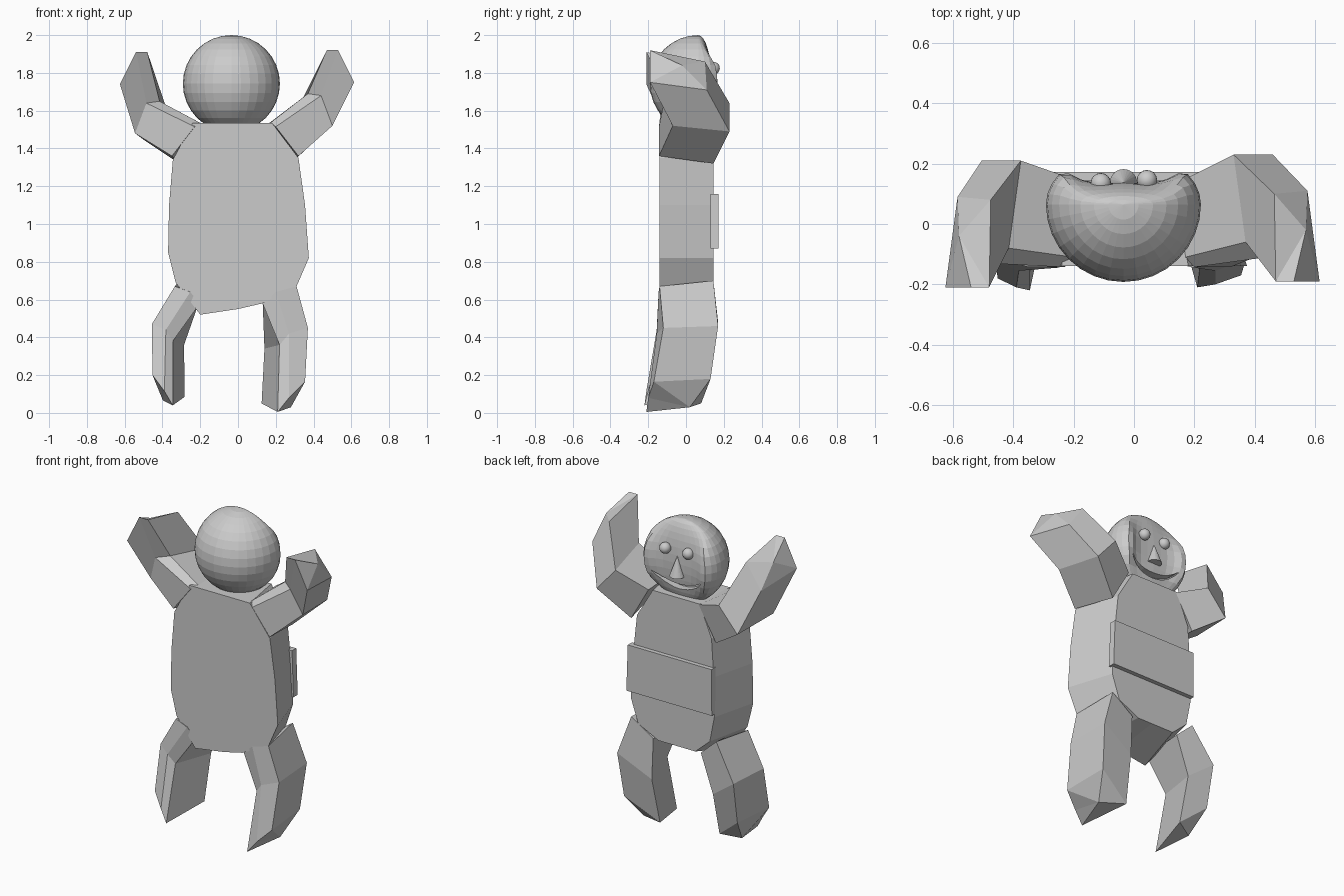
import bpy, bmesh, math
from mathutils import Vector

cube = bpy.data.objects.get("Cube")
if cube:
    bpy.data.objects.remove(cube, do_unlink=True)

clay = bpy.data.materials.new("plain_grey")
clay.use_nodes = True
GREY = (0.6, 0.6, 0.6, 1)
clay.diffuse_color = GREY
clay.node_tree.nodes["Principled BSDF"].inputs["Base Color"].default_value = GREY


def make_object(name, bm):
    """Turn a bmesh into a flat-shaded grey object."""
    bmesh.ops.recalc_face_normals(bm, faces=bm.faces)
    mesh = bpy.data.meshes.new(name)
    bm.to_mesh(mesh)
    bm.free()
    mesh.materials.append(clay)
    obj = bpy.data.objects.new(name, mesh)
    bpy.context.collection.objects.link(obj)
    return obj


def loft(name, sections, tip=None):
    """Join matching cross-sections with quads; tip gives a peaked end cap."""
    bm = bmesh.new()
    rings = [[bm.verts.new(p) for p in section] for section in sections]
    count = len(rings[0])
    for lower, upper in zip(rings, rings[1:]):
        for i in range(count):
            j = (i + 1) % count
            bm.faces.new((lower[i], lower[j], upper[j], upper[i]))
    bm.faces.new(rings[0])
    if tip:
        peak = bm.verts.new(tip)
        for i in range(count):
            bm.faces.new((rings[-1][i], rings[-1][(i + 1) % count], peak))
    else:
        bm.faces.new(rings[-1])
    return make_object(name, bm)


def upright(outline, y):
    """Place an (x, z) outline at depth y."""
    return [(x, y, z) for x, z in outline]


def slab(name, outline, back, front):
    return loft(name, [upright(outline, y) for y in (back, front)])


def mirrored(points, shift, width):
    return [Vector((-x * width, y, z)) + Vector(shift) for x, y, z in points]


def limb_pair(name, sections, tip, shifts, width):
    """Left limb, and a right one with its own width and pose."""
    loft("left_" + name, sections, tip)
    other = [mirrored(s, d, width) for s, d in zip(sections, shifts)]
    loft("right_" + name, other, mirrored([tip], shifts[-1], width)[0])


# Torso, narrower on the face side
body = [(-.24, 1.535), (.18, 1.535), (.32, 1.35), (.355, 1.1), (.375, .82),
        (.31, .67), (.13, .58), (0, .55), (-.2, .52), (-.33, .69),
        (-.37, .85), (-.365, 1.1), (-.345, 1.34)]
chest = [(x * .78 - .01, max(z, .6)) for x, z in body]
loft("torso", [upright(body, -.14), upright(chest, .145)])

# Raised belly band
slab("belly_band", [(-.297, 1.16), (.285, 1.16), (.295, .87), (-.3, .87)], .13, .172)

# Arms: shoulder, elbow and hand sections
shoulder = [(.16, .145, 1.53), (.17, -.11, 1.535), (.2, -.143, 1.515),
            (.32, -.143, 1.36), (.28, .145, 1.32)]
elbow = [(.33, .23, 1.64), (.37, -.06, 1.69), (.44, -.11, 1.68),
         (.5, -.07, 1.52), (.46, .23, 1.49)]
hand = [(.465, .1, 1.86), (.47, -.19, 1.92), (.53, -.19, 1.92),
        (.615, -.19, 1.75), (.575, .11, 1.71)]
limb_pair("arm", [shoulder, elbow, hand], (.57, -.02, 1.84),
          [(-.03, 0, 0), (-.045, -.02, -.04), (-.01, -.02, -.01)], 1)

# Legs: hip, knee and foot sections
hip = [(.13, .14, .6), (.13, -.13, .58), (.2, -.145, .64),
       (.31, -.14, .67), (.28, .145, .7)]
knee = [(.14, .14, .34), (.22, -.13, .36), (.27, -.155, .42),
        (.37, -.12, .45), (.36, .17, .46)]
foot = [(.125, .08, .05), (.21, -.21, .005), (.27, -.2, .08),
        (.355, -.17, .165), (.34, .13, .18)]
limb_pair("leg", [hip, knee, foot], (.28, .02, .03),
          [(-.105, 0, 0), (-.182, 0, .02), (-.19, -.01, .035)], .74)

# Head: ball with a flattened, dished face
CENTRE = Vector((-.035, .065, 1.743))
RADIUS = .257
bm = bmesh.new()
bmesh.ops.create_uvsphere(bm, u_segments=32, v_segments=16, radius=RADIUS)
for v in bm.verts:
    if v.co.y > 0:
        v.co.y *= .28 + .42 * min(abs(v.co.x) / .2, 1) ** 4
    v.co += CENTRE
head = make_object("head", bm)

# Smiling mouth: crescent groove cut into the face
steps = [i / 6 - 1 for i in range(13)]


def arc(radius, centre_z, t):
    angle = t * .88
    return (CENTRE.x + radius * math.sin(angle), centre_z - radius * math.cos(angle))


smile = [arc(.22, 1.8, t) for t in steps]
smile += [(x, z + .006 + .026 * (1 - t * t)) for (x, z), t in zip(smile[::-1], steps)]
cutter = slab("mouth_cutter", smile, .075, .4)
cutter.hide_render = True
groove = head.modifiers.new("mouth", 'BOOLEAN')
groove.operation = 'DIFFERENCE'
groove.solver = 'EXACT'
groove.object = cutter
bpy.context.view_layer.objects.active = head
bpy.ops.object.modifier_apply(modifier=groove.name)
bpy.data.objects.remove(cutter, do_unlink=True)

# Eyes
for name, x, y in (("left_eye", .043, .145), ("right_eye", -.11, .135)):
    bm = bmesh.new()
    bmesh.ops.create_uvsphere(bm, u_segments=16, v_segments=10, radius=.034)
    bmesh.ops.translate(bm, verts=bm.verts, vec=(x, y, 1.825))
    eye = make_object(name, bm)
    eye.data.shade_smooth()

# Nose: upright cone
bm = bmesh.new()
bmesh.ops.create_cone(bm, cap_ends=True, segments=24, radius1=.045, radius2=0, depth=.125)
bmesh.ops.translate(bm, verts=bm.verts, vec=(CENTRE.x, .137, 1.73))
make_object("nose", bm)
